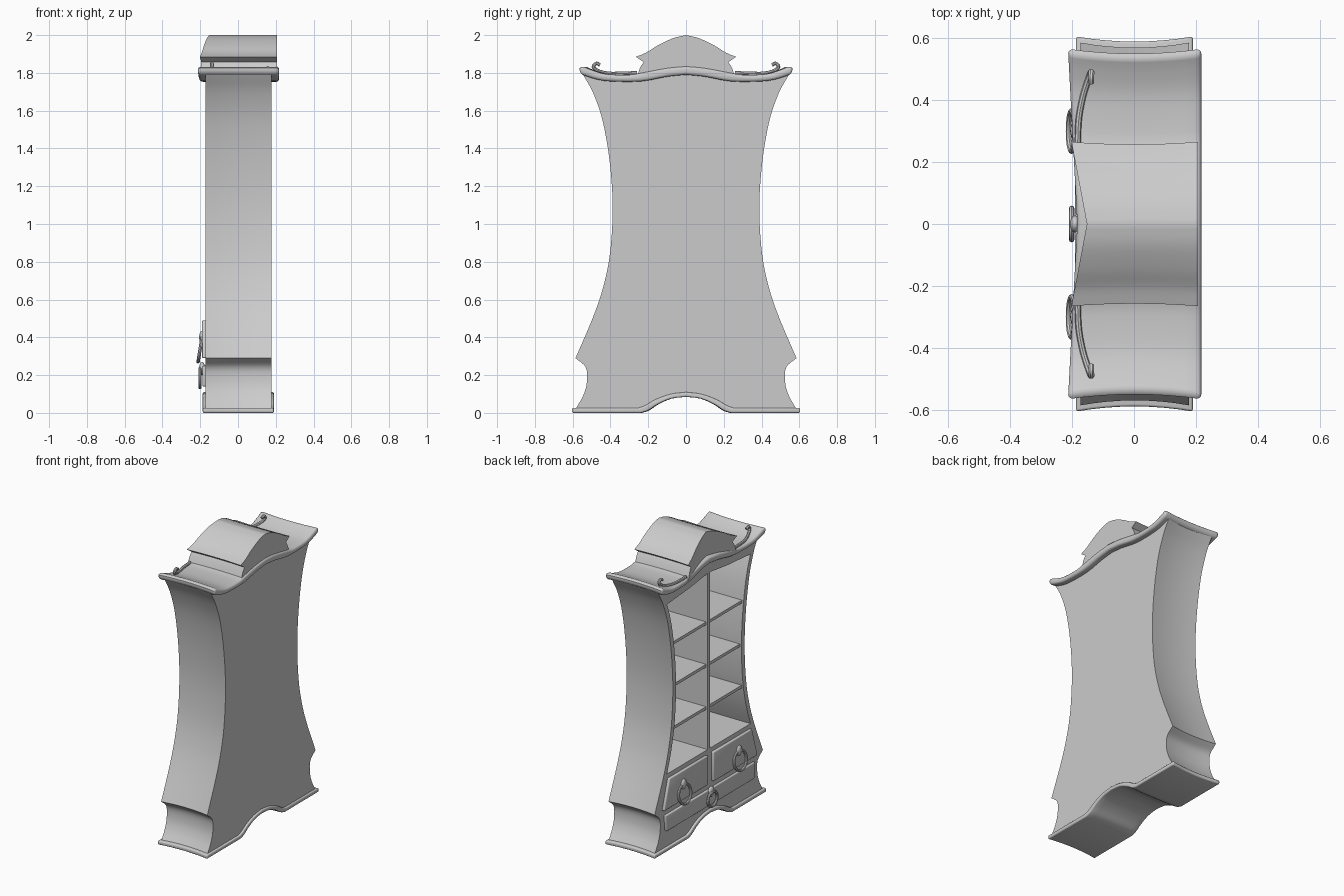
import bpy, bmesh, math
from mathutils import Vector

old = bpy.data.objects.get("Cube")
if old:
    bpy.data.objects.remove(old, do_unlink=True)

GREY = (0.6, 0.6, 0.6, 1.0)
paint = bpy.data.materials.new("plain_grey")
paint.use_nodes = True
paint.diffuse_color = GREY
paint.node_tree.nodes["Principled BSDF"].inputs["Base Color"].default_value = GREY


def activate(obj):
    bpy.ops.object.select_all(action='DESELECT')
    obj.select_set(True)
    bpy.context.view_layer.objects.active = obj


def finish(obj, bevel=0.0):
    """Material, optional rounded edges, smooth shading with sharp edges kept."""
    obj.data.materials.clear()
    obj.data.materials.append(paint)
    activate(obj)
    if bevel:
        mod = obj.modifiers.new("round", 'BEVEL')
        mod.width, mod.segments = bevel, 3
        mod.limit_method, mod.angle_limit = 'ANGLE', math.radians(50)
        bpy.ops.object.modifier_apply(modifier=mod.name)
    bpy.ops.object.shade_smooth_by_angle(angle=math.radians(35))
    return obj


def smooth(points, steps=5):
    """Catmull-Rom curve through the points."""
    p = [Vector(q) for q in points]
    p = [2 * p[0] - p[1]] + p + [2 * p[-1] - p[-2]]
    out = []
    for a, b, c, d in zip(p, p[1:], p[2:], p[3:]):
        for i in range(steps):
            t = i / steps
            out.append(0.5 * (2 * b + (c - a) * t + (2 * a - 5 * b + 4 * c - d) * t * t
                              + (3 * b - a - 3 * c + d) * t ** 3))
    return [tuple(v) for v in out] + [tuple(points[-1])]


def loft(name, half, x0, x1, bow=0.0, vee=0.0, cuts=8):
    """Extrude a half outline (y, z) along x, bow its ends inward, mirror it in y."""
    bm = bmesh.new()
    width = max(y for y, z in half)
    n = cuts if bow else 1
    rings = []
    for i in range(n + 1):
        t = i / n
        ring = []
        for y, z in half:
            start = x0 + vee * (1 - y / width)
            x = start + (x1 - start) * t
            ring.append(bm.verts.new((x, y * (1 - bow * 4 * t * (1 - t)), z)))
        rings.append(ring)
    count = len(half)
    for a, b in zip(rings, rings[1:]):
        for j in range(count):
            k = (j + 1) % count
            if half[j][0] > 0 or half[k][0] > 0:
                bm.faces.new((a[j], a[k], b[k], b[j]))
    bm.faces.new(rings[0])
    bm.faces.new(rings[-1])
    twin = bmesh.ops.duplicate(bm, geom=bm.verts[:] + bm.edges[:] + bm.faces[:])["geom"]
    for v in twin:
        if isinstance(v, bmesh.types.BMVert):
            v.co.y *= -1
    bmesh.ops.remove_doubles(bm, verts=bm.verts, dist=0.0001)
    bmesh.ops.recalc_face_normals(bm, faces=bm.faces)
    mesh = bpy.data.meshes.new(name)
    bm.to_mesh(mesh)
    bm.free()
    obj = bpy.data.objects.new(name, mesh)
    bpy.context.collection.objects.link(obj)
    return obj


# Side silhouette: a foot cove, then a waisted upper curve
cove = smooth([(0.585, 0.02), (0.545, 0.09), (0.525, 0.16), (0.53, 0.24), (0.585, 0.29)], 4)
waist = smooth([(0.585, 0.29), (0.495, 0.5), (0.44, 0.66), (0.403, 0.84), (0.388, 1.08),
                (0.403, 1.32), (0.44, 1.54), (0.49, 1.69), (0.545, 1.79)])
arch = smooth([(0, 0.095), (0.08, 0.085), (0.15, 0.055), (0.2, 0.025), (0.24, 0.012)], 3)


def side(z):
    for (ya, za), (yb, zb) in zip(waist, waist[1:]):
        if za <= z <= zb:
            return ya + (yb - ya) * (z - za) / (zb - za)
    return waist[-1][0]


# Carcass with two openings that follow the waist
BOW = 0.027
carcass = loft("carcass", arch + cove + waist[1:] + [(0.43, 1.775), (0.24, 1.775), (0, 1.81)],
               -0.172, 0.177, BOW)
LOW, HIGH = 0.52, 1.68
levels = [LOW + (HIGH - LOW) * i / 14 for i in range(15)]
opening = [(0.012, LOW)] + [(side(z) - 0.035, z) for z in levels] + [(0.2, 1.70), (0.012, 1.725)]
cutter = loft("opening_cutter", opening, -0.3, 0.145)
cutter.hide_render = True
cut = carcass.modifiers.new("openings", 'BOOLEAN')
cut.operation, cut.solver, cut.object = 'DIFFERENCE', 'EXACT', cutter
activate(carcass)
bpy.ops.object.modifier_apply(modifier=cut.name)
bpy.data.objects.remove(cutter, do_unlink=True)
finish(carcass)

# Shelves
for i in range(3):
    z = 0.80 + 0.29 * i
    edge = side(z) - 0.022
    finish(loft(f"shelf_{i + 1}", [(0, z - 0.01), (edge, z - 0.01), (edge, z + 0.01), (0, z + 0.01)],
                -0.16, 0.15))

# Arched foot moulding
foot_under = smooth([(0, 0.085), (0.08, 0.075), (0.15, 0.045), (0.2, 0.013), (0.24, 0)], 3)
foot_top = smooth([(0.25, 0.027), (0.215, 0.04), (0.16, 0.072), (0.08, 0.1), (0, 0.11)], 3)
finish(loft("foot_moulding", foot_under + [(0.605, 0), (0.605, 0.027)] + foot_top,
            -0.187, 0.19, BOW), 0.008)

# Cornice with upturned ends
under = smooth([(0, 1.79), (0.1, 1.78), (0.24, 1.755), (0.4, 1.755), (0.48, 1.767), (0.55, 1.79)], 3)
over = smooth([(0.552, 1.837), (0.5, 1.815), (0.42, 1.793), (0.3, 1.79), (0.24, 1.80),
               (0.1, 1.826), (0, 1.835)], 3)
finish(loft("cornice", under + [(0.565, 1.80), (0.565, 1.825)] + over,
            -0.213, 0.217, BOW, 0.03), 0.015)

# Pediment with notched ends and a receding front
roof = smooth([(0.265, 1.885), (0.21, 1.908), (0.15, 1.945), (0.07, 1.983), (0, 2.0)], 4)
finish(loft("pediment", [(0, 1.80), (0.26, 1.78), (0.242, 1.83), (0.225, 1.857)] + roof,
            -0.202, 0.206, 0.03, 0.05))

# Drawer fronts
finish(loft("upper_drawers", [(0.03, 0.29), (0.505, 0.29), (0.445, 0.49), (0.03, 0.49)],
            -0.19, -0.165), 0.006)
finish(loft("lower_drawer", [(0, 0.14), (0.475, 0.14), (0.485, 0.25), (0, 0.25)],
            -0.188, -0.165), 0.006)


def pull(name, y, z, radius, tilt):
    """Hanging ring with a flattened boss above it."""
    bpy.ops.mesh.primitive_torus_add(major_radius=radius, minor_radius=0.009, major_segments=28,
                                     minor_segments=8, location=(-0.201, y, z),
                                     rotation=(0, math.pi / 2 + tilt, 0))
    ring = bpy.context.object
    ring.name = name + "_ring"
    finish(ring)
    bpy.ops.mesh.primitive_uv_sphere_add(segments=16, ring_count=8, radius=1,
                                         location=(-0.19, y, z + radius))
    boss = bpy.context.object
    boss.name = name + "_boss"
    boss.scale = (0.016, 0.028, 0.035)
    finish(boss)


def scroll(name, s):
    """Slim rail along the cornice that ends in a curl."""
    path = [(-0.182, 0.26, 1.80), (-0.178, 0.34, 1.797), (-0.165, 0.41, 1.797),
            (-0.148, 0.465, 1.81), (-0.138, 0.49, 1.832), (-0.138, 0.475, 1.85),
            (-0.138, 0.455, 1.842)]
    points = smooth(path, 4)
    data = bpy.data.curves.new(name, 'CURVE')
    data.dimensions = '3D'
    data.bevel_depth, data.bevel_resolution, data.use_fill_caps = 0.01, 2, True
    line = data.splines.new('POLY')
    line.points.add(len(points) - 1)
    for p, (x, y, z) in zip(line.points, points):
        p.co = (x, s * y, z, 1)
    obj = bpy.data.objects.new(name, data)
    bpy.context.collection.objects.link(obj)
    activate(obj)
    bpy.ops.object.convert(target='MESH')
    finish(bpy.context.object)


for label, s in (("left", 1), ("right", -1)):
    pull(label + "_pull", s * 0.3, 0.335, 0.065, 0.16)
    scroll(label + "_scroll", s)
pull("centre_pull", 0, 0.185, 0.05, 0.0)
